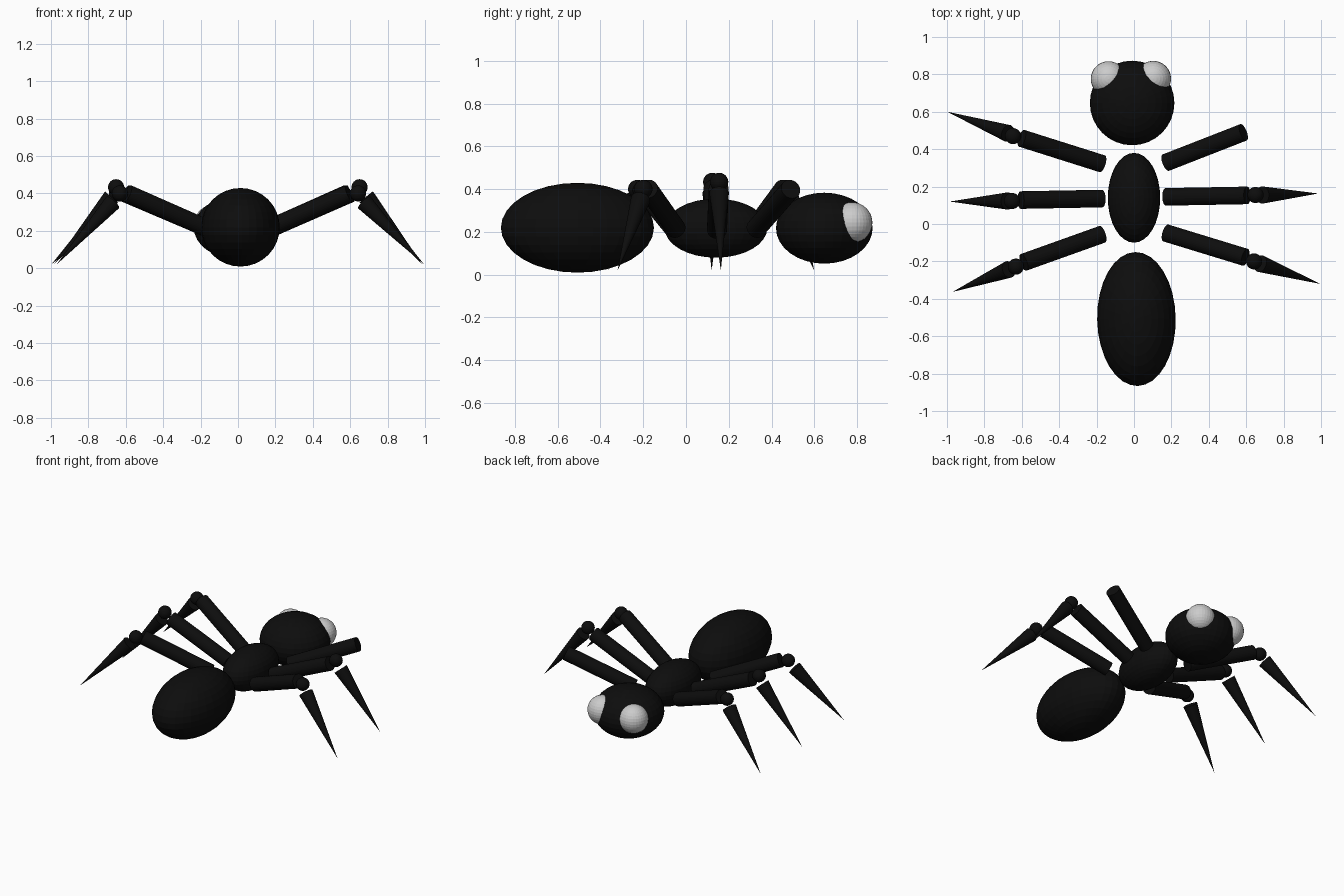
import bpy
from math import radians
from mathutils import Vector

if "Cube" in bpy.data.objects:
    bpy.data.objects.remove(bpy.data.objects["Cube"])

black = bpy.data.materials.new("black_shell")
black.diffuse_color = (0.004, 0.004, 0.004, 1)
black.use_nodes = True
black.node_tree.nodes["Principled BSDF"].inputs["Base Color"].default_value = black.diffuse_color


def finish(name, mat=black):
    o = bpy.context.object
    o.name = name
    if mat:
        o.data.materials.append(mat)
    return o


def ellipsoid(name, loc, scale, mat=black, turn=0):
    bpy.ops.mesh.primitive_uv_sphere_add(segments=32, ring_count=16, radius=1, location=loc)
    o = finish(name, mat)
    o.scale = scale
    o.rotation_euler.z = radians(turn)
    return o


def rod(name, a, b, r1, r2):
    """Cylinder or cone running from point a to point b."""
    a, b = Vector(a), Vector(b)
    bpy.ops.mesh.primitive_cone_add(vertices=32, radius1=r1, radius2=r2,
                                    depth=(b - a).length, location=(a + b) / 2)
    o = finish(name)
    o.rotation_euler = (b - a).to_track_quat('Z', 'Y').to_euler()
    return o


# Body segments
ellipsoid("head", (-0.01, 0.647, 0.217), (0.226, 0.226, 0.166))
ellipsoid("thorax", (0, 0.14, 0.217), (0.14, 0.24, 0.138))
ellipsoid("abdomen", (0.013, -0.508, 0.219), (0.21, 0.358, 0.21), turn=1)

# Eyes (plain grey)
ellipsoid("left_eye", (-0.136, 0.775, 0.243), (0.095,) * 3, None)
ellipsoid("right_eye", (0.103, 0.777, 0.243), (0.095,) * 3, None)

# Legs: hip, upper end, knee, shin top, foot tip
legs = {
    "left_front": ((-0.17, 0.322, 0.215), (-0.60, 0.458, 0.40), (-0.647, 0.47, 0.40),
                   (-0.675, 0.485, 0.352), (-0.998, 0.60, 0.02)),
    "left_middle": ((-0.17, 0.136, 0.215), (-0.605, 0.128, 0.40), (-0.652, 0.123, 0.433),
                    (-0.676, 0.123, 0.38), (-0.985, 0.12, 0.02)),
    "left_rear": ((-0.17, -0.055, 0.215), (-0.59, -0.205, 0.40), (-0.632, -0.228, 0.40),
                  (-0.67, -0.243, 0.352), (-0.97, -0.363, 0.02)),
    "right_front": ((0.17, 0.328, 0.215), (0.585, 0.49, 0.40), None, None, None),
    "right_middle": ((0.17, 0.145, 0.21), (0.605, 0.153, 0.40), (0.65, 0.155, 0.433),
                     (0.686, 0.155, 0.382), (0.985, 0.163, 0.02)),
    "right_rear": ((0.17, -0.048, 0.215), (0.595, -0.178, 0.40), (0.642, -0.20, 0.40),
                   (0.675, -0.212, 0.352), (0.995, -0.32, 0.02)),
}
for name, (hip, end, knee, shin, foot) in legs.items():
    rod(name + "_upper_leg", hip, end, 0.047, 0.047)
    if knee:  # the right front leg has only its upper part
        ellipsoid(name + "_knee", knee, (0.043,) * 3)
        rod(name + "_lower_leg", shin, foot, 0.046, 0)
